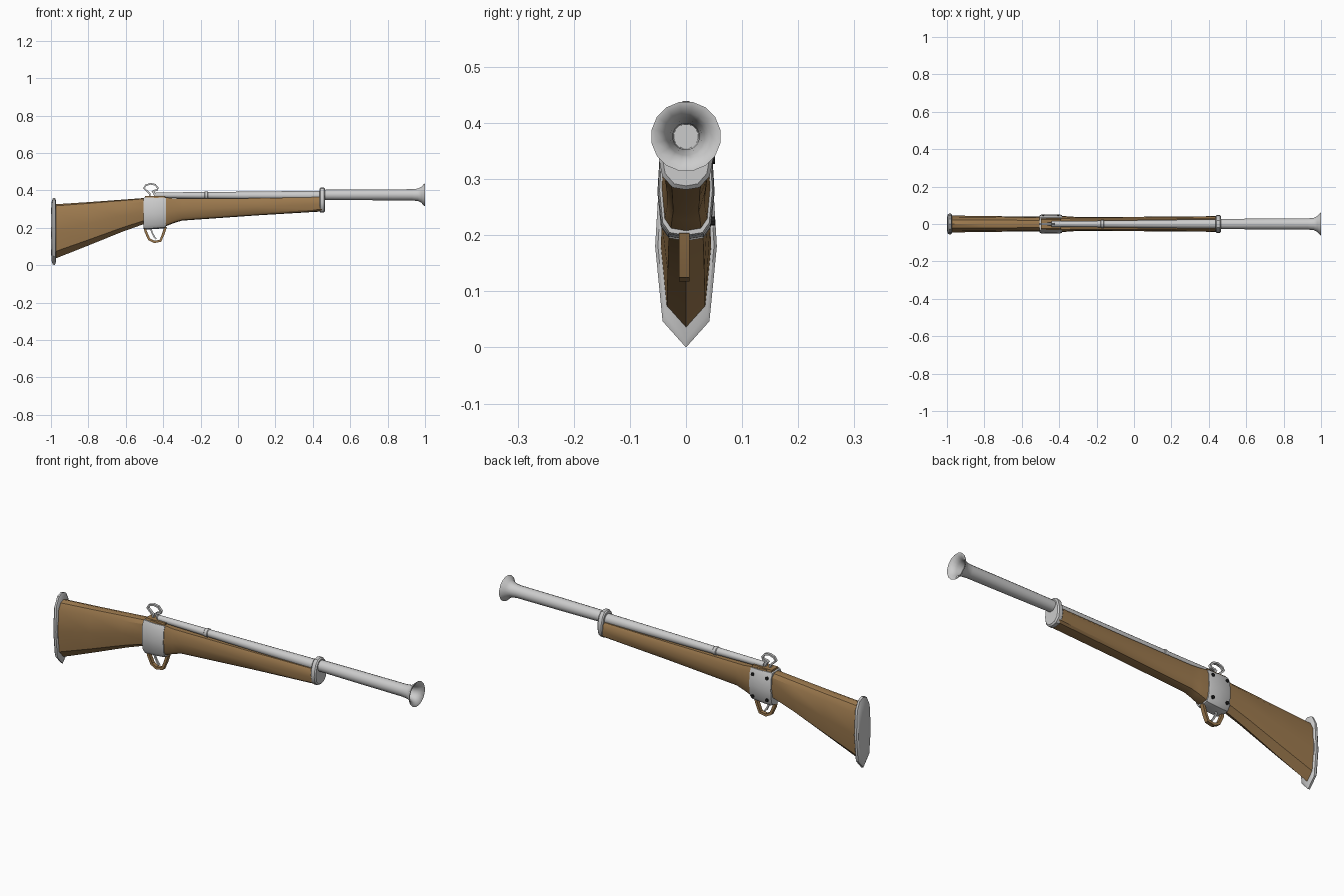
import bpy, bmesh, math
from mathutils import Vector

if "Cube" in bpy.data.objects:
    bpy.data.objects.remove(bpy.data.objects["Cube"])


def material(name, rgb):
    m = bpy.data.materials.new(name)
    m.diffuse_color = (*rgb, 1)
    m.use_nodes = True
    m.node_tree.nodes["Principled BSDF"].inputs["Base Color"].default_value = m.diffuse_color
    return m


WOOD = material("wood", (0.33, 0.19, 0.075))
DARK = material("dark_bolt", (0.015, 0.015, 0.015))


def skin(name, rings, mat=None, angle=35):
    """Join successive point rings with quads and cap both ends."""
    bm = bmesh.new()
    loops = [[bm.verts.new(p) for p in r] for r in rings]
    for a, b in zip(loops, loops[1:]):
        for i in range(len(a)):
            j = (i + 1) % len(a)
            bm.faces.new((a[i], a[j], b[j], b[i]))
    bm.faces.new(loops[0][::-1])
    bm.faces.new(loops[-1])
    bmesh.ops.recalc_face_normals(bm, faces=bm.faces)
    me = bpy.data.meshes.new(name)
    bm.to_mesh(me)
    bm.free()
    ob = bpy.data.objects.new(name, me)
    bpy.context.collection.objects.link(ob)
    if mat:
        me.materials.append(mat)
    bpy.ops.object.select_all(action='DESELECT')
    ob.select_set(True)
    bpy.context.view_layer.objects.active = ob
    bpy.ops.object.shade_smooth_by_angle(angle=math.radians(angle))
    return ob


def section(half, x, z0, z1, w):
    """Mirrored cross-section from a unit half profile, bottom to top."""
    right = [(y * w, z0 + z * (z1 - z0)) for y, z in half]
    left = [(-y, z) for y, z in reversed(right) if y > 0]
    return [Vector((x, y, z)) for y, z in right + left]


def circle(x, z, r, n=16):
    return [Vector((x, r * math.cos(t), z + r * math.sin(t)))
            for t in (2 * math.pi * (i + .5) / n for i in range(n))]


def ribbon(name, path, thick, width, y=0, mat=None):
    """Flat bar following an x-z path."""
    pts = [Vector((px, y, pz)) for px, pz in path]
    rings = []
    for i, p in enumerate(pts):
        d = (pts[min(i + 1, len(pts) - 1)] - pts[max(i - 1, 0)]).normalized()
        n = Vector((-d.z, 0, d.x)) * thick / 2
        s = Vector((0, width / 2, 0))
        rings.append([p + n + s, p + n - s, p - n - s, p - n + s])
    return skin(name, rings, mat)


BUTT = [(0, 0), (.76, .13), (1, .5), (.86, .86), (.5, .97), (0, 1)]
BODY = [(0, 0), (.62, .03), (.88, .14), (1, .5), (.93, .85), (.7, 1), (0, 1)]

# shoulder stock and its domed metal plate
skin("stock", [section(BUTT, *s) for s in (
    (-.985, .032, .325, .045), (-.8, .105, .337, .043),
    (-.62, .178, .35, .04), (-.46, .235, .362, .039))], WOOD)
skin("butt_plate", [section(BUTT, *s) for s in (
    (-.974, .014, .348, .050), (-.979, 0, .36, .055),
    (-.990, .003, .358, .055), (-.997, .022, .335, .049),
    (-1.0, .08, .28, .03))])

# fore-end wood running from the receiver to the front band
skin("fore_end", [section(BODY, *s) for s in (
    (-.47, .20, .368, .043), (-.385, .208, .362, .043),
    (-.34, .226, .356, .040), (-.30, .238, .355, .037),
    (.1, .266, .358, .039), (.45, .287, .364, .042))], WOOD)

# metal receiver wrapped round a wooden core
skin("receiver_core", [section(BODY, *s) for s in (
    (-.497, .205, .371, .036), (-.39, .205, .371, .036))], WOOD)
skin("receiver_plate", [section(BODY, *s) for s in (
    (-.505, .195, .360, .046), (-.495, .190, .362, .050),
    (-.44, .193, .360, .051), (-.395, .197, .361, .050),
    (-.385, .200, .359, .047))])

# four bolts on the far side
for i, (x, z) in enumerate([(-.485, .335), (-.405, .335),
                            (-.485, .225), (-.405, .225)]):
    rings = [[Vector((x + .008 * math.cos(t), y, z + .008 * math.sin(t)))
              for t in (math.pi * k / 4 for k in range(8))]
             for y in (.03, .052)]
    skin("bolt_%d" % (i + 1), rings, DARK)

# rear barrel with ring
skin("rear_barrel", [circle(*s) for s in (
    (-.44, .374, .015), (-.17, .373, .018), (.45, .372, .026))])
skin("barrel_ring", [circle(*s) for s in (
    (-.18, .373, .018), (-.177, .373, .021), (-.162, .373, .021),
    (-.159, .373, .018))])

# front barrel with flared, hollow muzzle
skin("front_barrel", [circle(x, .376, r) for x, r in (
    (.45, .0275), (.7, .0295), (.93, .0305), (.962, .034), (.98, .043),
    (.994, .059), (1.0, .0625), (.999, .056), (.988, .042), (.978, .036),
    (.972, .034), (.955, .029), (.92, .024), (.84, .022))])

# band clasping barrel and fore-end
BAND = [(0, 0), (.5, .03), (.88, .18), (1, .4), (.95, .6),
        (.75, .83), (.4, .97), (0, 1)]
skin("front_band", [section(BAND, *s) for s in (
    (.436, .287, .410, .043), (.441, .281, .415, .048),
    (.459, .281, .415, .048), (.465, .288, .409, .042))])

# trigger guard and trigger
ribbon("trigger_guard", [(-.497, .205), (-.494, .18), (-.475, .138),
                         (-.448, .124), (-.415, .130), (-.400, .165),
                         (-.387, .205)], .013, .019, -.003, WOOD)
ribbon("trigger", [(-.468, .205), (-.460, .175), (-.448, .152),
                   (-.437, .140)], .008, .009, -.003)

# hooked hammer and its neck
ribbon("hammer", [(-.470, .36), (-.472, .382), (-.488, .397), (-.503, .412),
                  (-.493, .427), (-.468, .435), (-.443, .430),
                  (-.428, .412), (-.432, .402), (-.452, .397)], .009, .013)
ribbon("hammer_neck", [(-.442, .36), (-.446, .382), (-.458, .398)], .011, .016)
